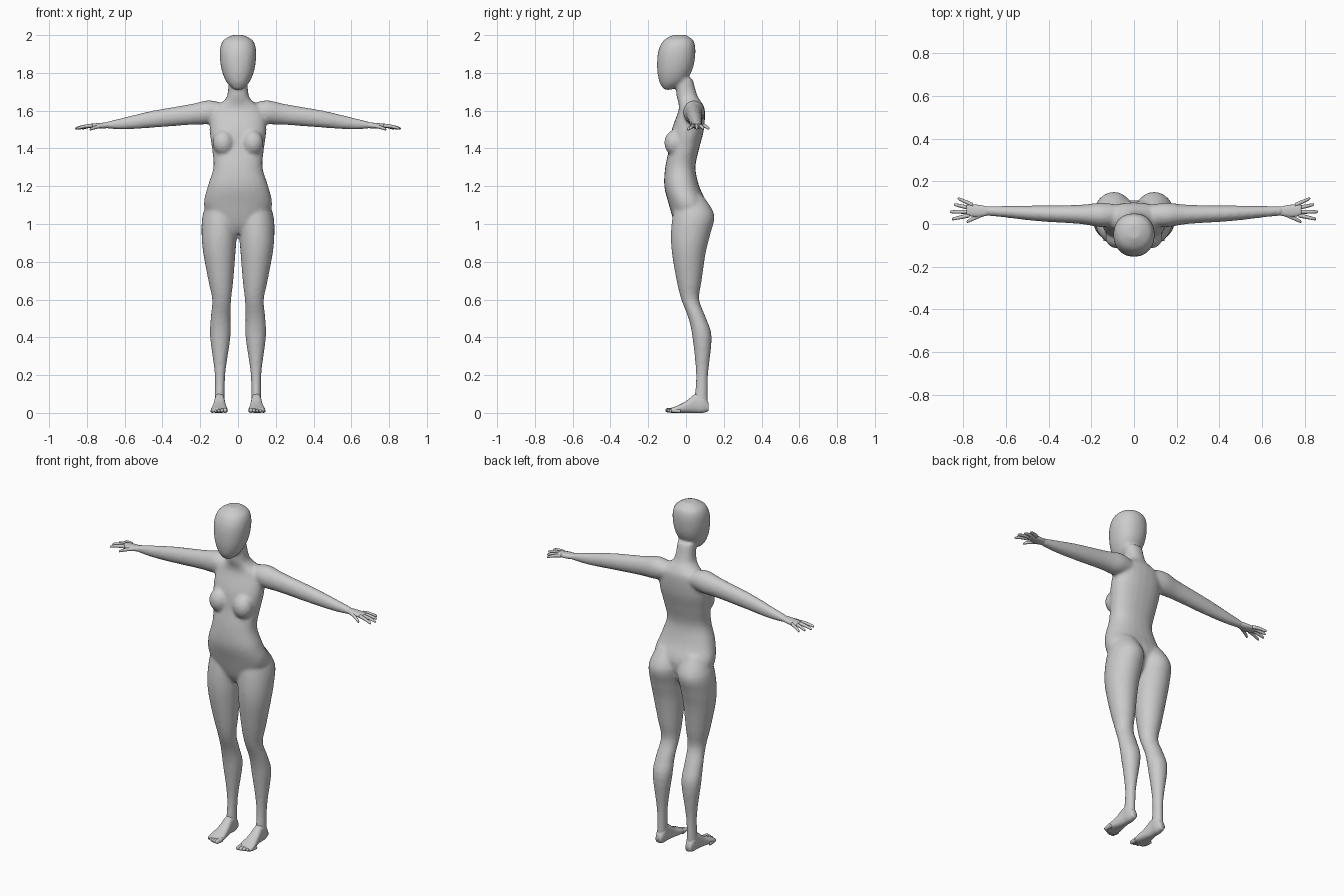
import bpy, bmesh, math
from mathutils import Vector, Matrix

if "Cube" in bpy.data.objects:
    bpy.data.objects.remove(bpy.data.objects["Cube"])

clay = bpy.data.materials.new("clay_grey")
clay.use_nodes = True
grey = (0.6, 0.6, 0.6, 1)
clay.diffuse_color = grey
clay.node_tree.nodes["Principled BSDF"].inputs["Base Color"].default_value = grey


def spline(rows, steps=4):
    """Fill in rows between the given cross-sections along a smooth curve."""
    rows = [Vector(row) for row in rows]
    last = len(rows) - 1
    filled = []
    for i in range(last):
        start, end = rows[i], rows[i + 1]
        slope_in = (end - rows[max(i - 1, 0)]) / 2
        slope_out = (rows[min(i + 2, last)] - start) / 2
        for step in range(steps):
            t = step / steps
            ease = t * t * (3 - 2 * t)
            filled.append(start + (end - start) * ease
                          + slope_in * t * (1 - t) ** 2
                          - slope_out * t * t * (1 - t))
    return filled + [rows[-1]]


def rounded(value, power):
    """Push a sine or cosine outwards so that an ellipse becomes squarer."""
    return math.copysign(abs(value) ** (2 / power), value)


def loft(bm, axis, rows, power=2, side=1, count=24):
    """Loft rounded sections: (position, low and high of the other two axes)."""
    first, second = [k for k in range(3) if k != axis]
    rings = []
    for position, low_a, high_a, low_b, high_b in spline(rows):
        ring = []
        for n in range(count):
            angle = math.tau * n / count
            point = Vector((0, 0, 0))
            point[axis] = position
            point[first] = (low_a + high_a + (high_a - low_a) * rounded(math.cos(angle), power)) / 2
            point[second] = (low_b + high_b + (high_b - low_b) * rounded(math.sin(angle), power)) / 2
            point.x *= side
            ring.append(bm.verts.new(point))
        rings.append(ring)
    for lower, upper in zip(rings, rings[1:]):
        for n in range(count):
            bm.faces.new((lower[n - 1], lower[n], upper[n], upper[n - 1]))
    bm.faces.new(rings[0])
    bm.faces.new(rings[-1])


def symmetric(rows):
    """Turn (height, half width, front, back) into full sections."""
    return [(height, -half, half, front, back) for height, half, front, back in rows]


def digit(bm, axis, side, start, reach, sway, drop, radius):
    """Tapered finger or toe that sways sideways and bends down to a round tip."""
    along = start[axis]
    across = start[1 - axis]
    rows = []
    for t, width in ((0, 1), (.3, .95), (.6, .85), (.85, .75), (.96, .55), (1, .2)):
        size = radius * width
        middle = across + sway * t
        height = start[2] - drop * t * t
        rows.append((along + reach * t, middle - size, middle + size, height - size, height + size))
    loft(bm, axis, rows, side=side, count=12)


def finish(name, bm):
    """Make a smooth shaded object from the lofted pieces."""
    bmesh.ops.recalc_face_normals(bm, faces=bm.faces)
    mesh = bpy.data.meshes.new(name)
    bm.to_mesh(mesh)
    bm.free()
    mesh.materials.append(clay)
    mesh.shade_smooth()
    obj = bpy.data.objects.new(name, mesh)
    bpy.context.collection.objects.link(obj)
    return obj


# Trunk and neck
bm = bmesh.new()
trunk = [(.95, .04, -.03, .05), (1, .13, -.06, .09), (1.1, .18, -.09, .11),
         (1.2, .16, -.115, .07), (1.3, .13, -.11, .05), (1.4, .138, -.09, .07),
         (1.5, .15, -.075, .095), (1.6, .14, -.04, .1), (1.64, .09, -.04, .085),
         (1.68, .057, -.05, .06), (1.77, .05, -.055, .035)]
loft(bm, 2, symmetric(trunk), power=2.3)

# Head, chin to crown
head = [(1.71, .02, -.115, -.08), (1.75, .06, -.14, -.01), (1.82, .088, -.153, .035),
        (1.91, .097, -.148, .05), (1.97, .08, -.12, .04), (2, .03, -.07, 0)]
loft(bm, 2, symmetric(head), power=2.2)

# Leg from hip to ankle, arm from collar to wrist
leg = [(1.15, .03, .15, -.05, .09), (1.05, 0, .187, -.07, .15), (.95, .005, .193, -.08, .13),
       (.85, .013, .185, -.075, .105), (.7, .025, .157, -.05, .083), (.6, .036, .137, -.025, .07),
       (.5, .04, .145, .013, .107), (.4, .04, .148, .034, .136), (.2, .068, .123, .053, .117),
       (.04, .07, .125, .04, .115)]
arm = [(.05, 0, .085, 1.56, 1.63), (.15, -.015, .1, 1.53, 1.655), (.25, 0, .09, 1.525, 1.635),
       (.45, .013, .087, 1.51, 1.6), (.6, .03, .085, 1.5, 1.565), (.7, .04, .083, 1.505, 1.54)]
for side in (1, -1):
    chest = Matrix.Translation((side * .078, -.062, 1.43)) @ Matrix.Diagonal((.056, .053, .066, 1))
    bmesh.ops.create_uvsphere(bm, u_segments=20, v_segments=12, radius=1, matrix=chest)
    loft(bm, 2, leg, side=side)
    loft(bm, 0, arm, side=side)
body = finish("body", bm)

# Fuse the body into one relaxed skin
fuse = body.modifiers.new("fuse", "REMESH")
fuse.mode = "VOXEL"
fuse.voxel_size = .01
fuse.use_smooth_shade = True
relax = body.modifiers.new("relax", "SMOOTH")
relax.iterations = 4

palm = [(.67, .044, .077, 1.51, 1.54), (.73, .032, .09, 1.505, 1.535), (.785, .04, .09, 1.51, 1.53)]
foot = [(.12, .08, .115, .01, .05), (.09, .07, .124, 0, .1), (.05, .07, .125, 0, .1),
        (0, .063, .133, 0, .062), (-.05, .056, .143, 0, .037), (-.08, .06, .142, 0, .025)]
for side, label in ((1, "left"), (-1, "right")):
    # Palm, four fanned fingers and a thumb
    bm = bmesh.new()
    loft(bm, 0, palm, power=2.3, side=side)
    for n in range(4):
        knuckle = (.77 - .005 * n, .041 + .016 * n, 1.52)
        reach = .097 - .013 * abs(n - 1)
        digit(bm, 0, side, knuckle, reach, sway=reach * (n - 1) * .22, drop=.015, radius=.01)
    digit(bm, 0, side, (.7, .05, 1.52), reach=.085, sway=-.04, drop=.02, radius=.011)
    finish(label + "_hand", bm)

    # Foot with toes that shrink outwards
    bm = bmesh.new()
    loft(bm, 1, foot, power=2.5, side=side)
    for n in range(5):
        size = .014 - .001 * n
        toe = (.068 + .017 * n, -.06 + .002 * n * n, size)
        digit(bm, 1, side, toe, reach=-.048, sway=0, drop=0, radius=size)
    finish(label + "_foot", bm)
